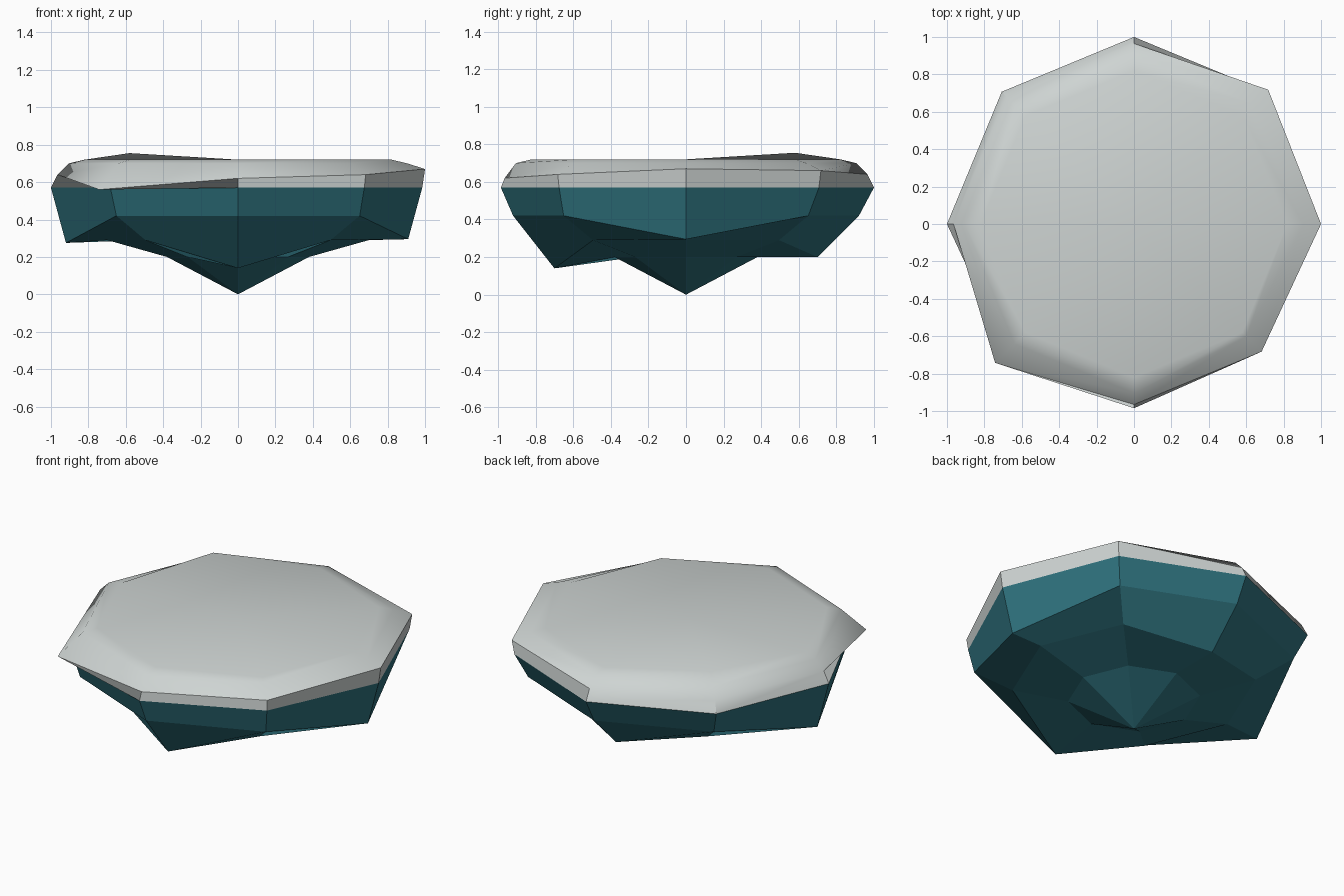
import bpy, bmesh, math

if "Cube" in bpy.data.objects:
    bpy.data.objects.remove(bpy.data.objects["Cube"])

SIDES = 8  # corner 0 is +x, 2 is the back, 4 is -x, 6 is the front


def material(name, rgb):
    m = bpy.data.materials.new(name)
    m.diffuse_color = (*rgb, 1)
    m.use_nodes = True
    m.node_tree.nodes["Principled BSDF"].inputs["Base Color"].default_value = m.diffuse_color
    return m


def ring(bm, radius, z, moved=None):
    """Octagonal ring; moved = {corner: (radius, z)} for irregular corners."""
    verts = []
    for i in range(SIDES):
        r, h = (moved or {}).get(i, (radius, z))
        a = math.tau * i / SIDES
        verts.append(bm.verts.new((r * math.cos(a), r * math.sin(a), h)))
    return verts


def bridge(bm, low, high):
    for i in range(SIDES):
        j = (i + 1) % SIDES
        bm.faces.new((low[i], low[j], high[j], high[i]))


def finish(bm, name, mat):
    bmesh.ops.recalc_face_normals(bm, faces=bm.faces)
    mesh = bpy.data.meshes.new(name)
    bm.to_mesh(mesh)
    bm.free()
    mesh.materials.append(mat)
    obj = bpy.data.objects.new(name, mesh)
    bpy.context.collection.objects.link(obj)
    return obj


# Corner shifts shared where the two parts meet
RIM = {0: (0.985, 0.57), 6: (0.985, 0.57), 7: (0.955, 0.57), 5: (0.965, 0.57)}

# Faceted rock underside
bm = bmesh.new()
rings = [
    ring(bm, 0.38, 0.20),
    ring(bm, 0.70, 0.29, {2: (0.70, 0.20), 6: (0.70, 0.14)}),
    ring(bm, 0.92, 0.42, {0: (0.91, 0.295), 4: (0.92, 0.275)}),
    ring(bm, 1.0, 0.57, RIM),
]
tip = bm.verts.new((0, 0, 0))
for i in range(SIDES):
    bm.faces.new((tip, rings[0][(i + 1) % SIDES], rings[0][i]))
for low, high in zip(rings, rings[1:]):
    bridge(bm, low, high)
bm.faces.new(rings[-1])
finish(bm, "rock_underside", material("dark teal", (0.028, 0.17, 0.21)))

# Rounded pale cap with a few displaced corners
bm = bmesh.new()
rings = [
    ring(bm, 1.0, 0.57, RIM),
    ring(bm, 0.965, 0.64, {0: (1.0, 0.67), 1: (1.015, 0.66), 5: (1.05, 0.56), 6: (0.965, 0.62)}),
    ring(bm, 0.905, 0.70, {7: (0.85, 0.70)}),
    ring(bm, 0.82, 0.72, {3: (0.82, 0.755)}),
]
for low, high in zip(rings, rings[1:]):
    bridge(bm, low, high)
center = bm.verts.new((0, 0, 0.72))
for i in range(SIDES):
    bm.faces.new((rings[-1][i], rings[-1][(i + 1) % SIDES], center))
cap = finish(bm, "pale_cap", material("pale grey", (0.62, 0.66, 0.65)))
bpy.context.view_layer.objects.active = cap
cap.select_set(True)
bpy.ops.object.shade_smooth_by_angle(angle=math.radians(40))
